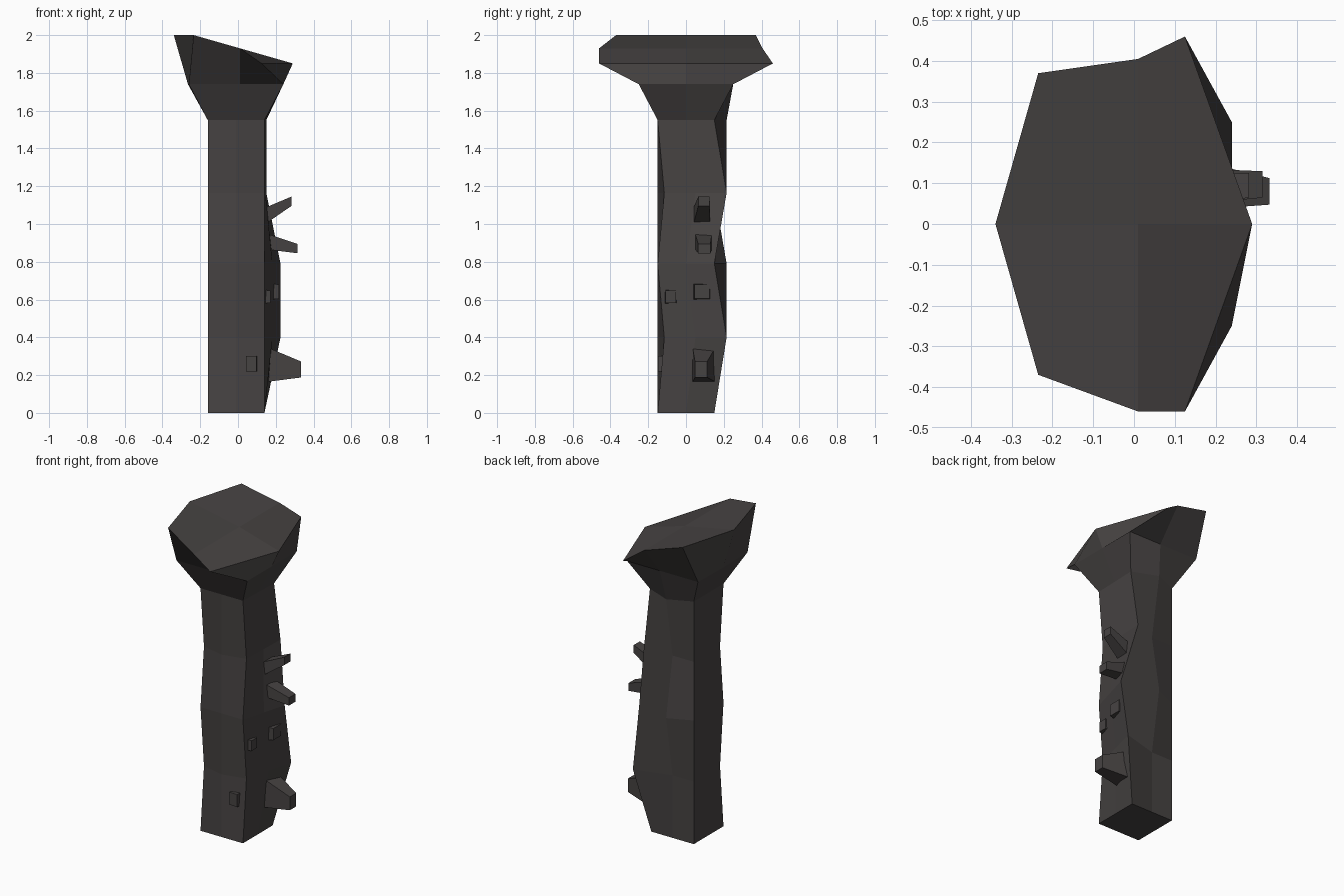
import bpy, bmesh
from mathutils import Vector

if "Cube" in bpy.data.objects:
    bpy.data.objects.remove(bpy.data.objects["Cube"])

mat = bpy.data.materials.new("dark_stone")
mat.diffuse_color = (0.062, 0.056, 0.055, 1)
mat.use_nodes = True
mat.node_tree.nodes["Principled BSDF"].inputs["Base Color"].default_value = mat.diffuse_color


def finish(name, bm):
    bmesh.ops.recalc_face_normals(bm, faces=bm.faces)
    me = bpy.data.meshes.new(name)
    bm.to_mesh(me)
    bm.free()
    me.materials.append(mat)
    ob = bpy.data.objects.new(name, me)
    bpy.context.collection.objects.link(ob)
    return ob


def shaft_ring(z, front, bx, by, mid_back):
    """Eight points: corners and edge middles, counter-clockwise from front left."""
    fl, fr = Vector((-.16, front, z)), Vector((.14, front, z))
    br, bl = Vector((bx, by, z)), Vector((-.16, .15, z))
    return [fl, Vector((-.01, -.15, z)), fr, (fr + br) / 2,
            br, Vector((-.01, mid_back, z)), bl, (fl + bl) / 2]


# Uneven column shaft: height, front corner y, back right corner x and y, back middle y
rings = [shaft_ring(*r) for r in (
    (0.00, -.15, .14, .15, .15),
    (0.40, -.115, .225, .215, .15),
    (0.79, -.15, .225, .15, .215),
    (1.165, -.115, .15, .215, .15),
    (1.55, -.15, .15, .15, .215))]

# Flared neck and slanted head
rings.append([Vector((x, y, 1.74)) for x, y in (
    (-.26, -.25), (.01, -.25), (.24, -.25), (.24, 0),
    (.24, .25), (.01, .25), (-.26, .25), (-.265, 0))])
rings.append([Vector(p) for p in (
    (-.235, -.37, 2), (.01, -.46, 1.93), (.125, -.46, 1.85), (.29, 0, 1.85),
    (.125, .46, 1.85), (.01, .405, 1.93), (-.235, .37, 2), (-.34, 0, 2))])

bm = bmesh.new()
loops = [[bm.verts.new(p) for p in r] for r in rings]
for a, b in zip(loops, loops[1:]):
    for i in range(8):
        j = (i + 1) % 8
        bm.faces.new((a[i], a[j], b[j], b[i]))
for loop, centre in ((loops[0], (-.01, 0, 0)), (loops[-1], (.01, 0, 1.93))):
    c = bm.verts.new(centre)
    for i in (0, 2, 4, 6):
        bm.faces.new((loop[i - 1], loop[i], loop[i + 1], c))
finish("column", bm)


# Tapered stubs pushed into the side of the shaft
def stub(name, base, base_size, tip, tip_size, axis=0):
    """Box between two rectangles facing along x (axis 0) or y (axis 1)."""
    bm = bmesh.new()
    for centre, (w, h) in ((base, base_size), (tip, tip_size)):
        for sw in (-.5, .5):
            for sh in (-.5, .5):
                p = Vector(centre)
                p[1 - axis] += sw * w
                p.z += sh * h
                bm.verts.new(p)
    bmesh.ops.convex_hull(bm, input=bm.verts)
    bmesh.ops.dissolve_limit(bm, angle_limit=.02, verts=bm.verts, edges=bm.edges)
    finish(name, bm)


stub("large_stub", (.16, .095, .255), (.12, .18), (.333, .08, .23), (.065, .085))
stub("middle_stub", (.14, .092, .91), (.09, .085), (.315, .097, .87), (.065, .05))
stub("upper_stub", (.13, .082, 1.035), (.09, .09), (.282, .095, 1.12), (.06, .05))
stub("flush_stub", (.15, .085, .642), (.1, .09), (.218, .085, .642), (.08, .075))
stub("small_flush_stub", (.12, -.08, .615), (.065, .075), (.172, -.08, .615), (.055, .065))
stub("front_flush_stub", (.07, -.1, .26), (.065, .09), (.07, -.148, .26), (.055, .08), 1)
